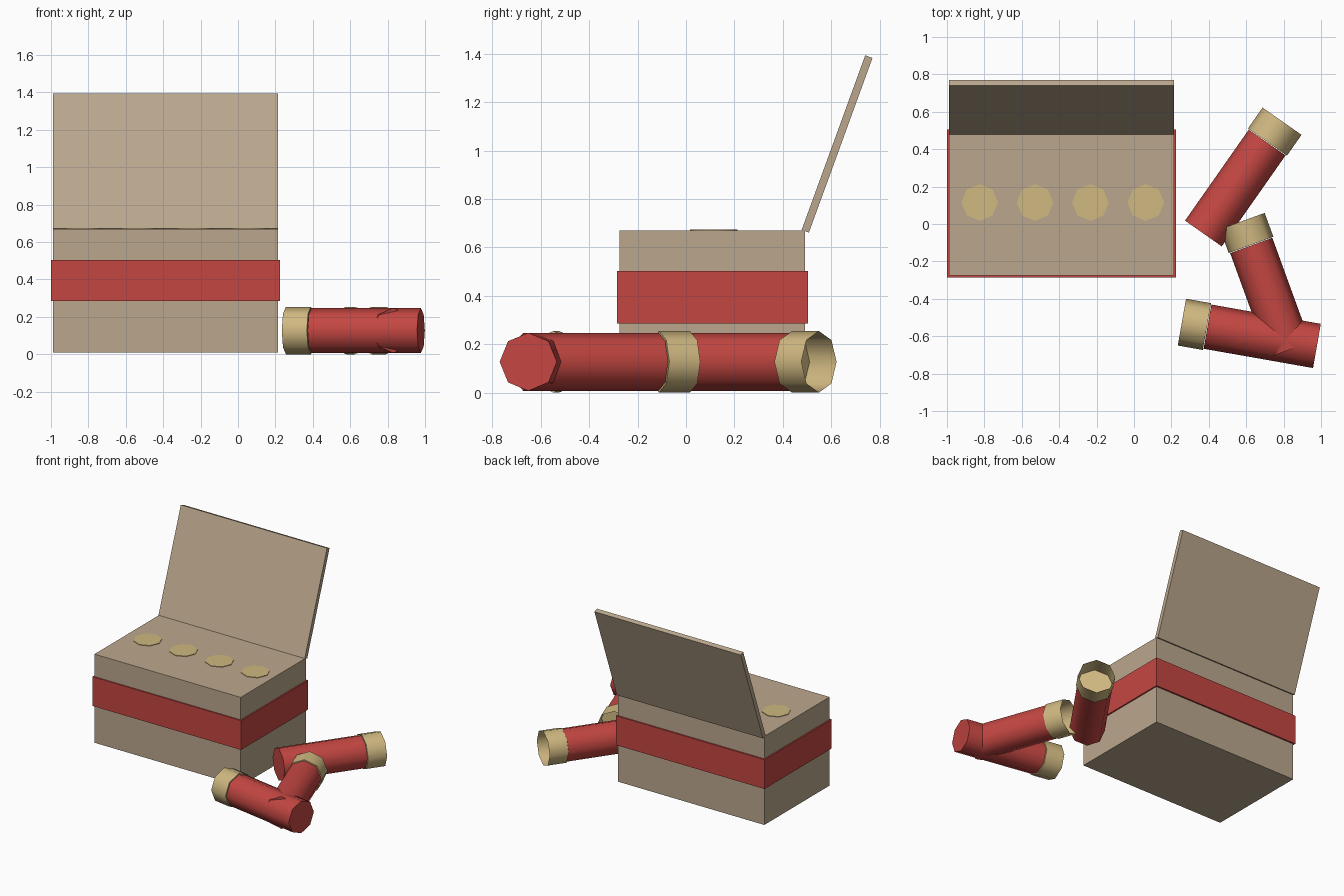
import bpy
import bmesh
from math import radians, cos, sin
from mathutils import Matrix, Vector

default = bpy.data.objects.get("Cube")
if default:
    bpy.data.objects.remove(default, do_unlink=True)


def material(name, rgb):
    mat = bpy.data.materials.new(name)
    mat.use_nodes = True
    mat.diffuse_color = (*rgb, 1)
    mat.node_tree.nodes["Principled BSDF"].inputs["Base Color"].default_value = (*rgb, 1)
    return mat


cardboard = material("cardboard tan", (0.5, 0.39, 0.27))
red = material("shell red", (0.55, 0.062, 0.054))
brass = material("brass", (0.63, 0.48, 0.22))


def finish(name, bm, mat):
    mesh = bpy.data.meshes.new(name)
    bm.to_mesh(mesh)
    bm.free()
    mesh.materials.append(mat)
    obj = bpy.data.objects.new(name, mesh)
    bpy.context.collection.objects.link(obj)
    return obj


def box(name, low, high, mat):
    low, high = Vector(low), Vector(high)
    bm = bmesh.new()
    bmesh.ops.create_cube(bm, size=1)
    bmesh.ops.scale(bm, vec=high - low, verts=bm.verts)
    bmesh.ops.translate(bm, vec=(low + high) / 2, verts=bm.verts)
    return finish(name, bm, mat)


def tube(name, radius, start, end, mat, open_end=False):
    """Eight-sided cylinder along local z, optionally open at its far end."""
    bm = bmesh.new()
    bmesh.ops.create_cone(bm, cap_ends=True, segments=8, radius1=radius,
                          radius2=radius, depth=end - start)
    bmesh.ops.translate(bm, vec=(0, 0, (start + end) / 2), verts=bm.verts)
    bm.normal_update()
    for face in bm.faces:
        face.smooth = len(face.verts) == 4
    if open_end:
        caps = [f for f in bm.faces if f.normal.z > 0.9]
        bmesh.ops.delete(bm, geom=caps, context='FACES_ONLY')
    return finish(name, bm, mat)


# Carton with a wraparound band
box("carton", (-0.99, -0.275, 0.01), (0.215, 0.492, 0.67), cardboard)
box("carton_band", (-1.0, -0.285, 0.285), (0.225, 0.504, 0.503), red)

# Open lid, hinged at the back and leaning away
lid = box("lid", (-0.99, 0, 0), (0.215, 0.032, 0.768), cardboard)
lid.location = (0, 0.478, 0.672)
lid.rotation_euler.x = radians(-20)

# Shell bases showing through the top of the carton
for i in range(4):
    disc = tube(f"packed_shell_base_{i + 1}", 0.098, 0, 0.006, brass)
    disc.location = (-0.825 + 0.296 * i, 0.115, 0.668)

# Loose shells: position of the closed red end and heading of the brass end
SHELL_RADIUS, CUP_RADIUS, LENGTH, CUP_START = 0.12, 0.127, 0.733, 0.597
loose = [("back", (0.371, -0.051), 55),
         ("middle", (0.83, -0.673), 110),
         ("front", (0.978, -0.652), 170)]
for label, (x, y), heading in loose:
    a = radians(heading)
    axis = Vector((cos(a), sin(a), 0))
    side = Vector((-sin(a), cos(a), 0))
    up = Vector((0, 0, 1))
    pose = Matrix((side, up, axis)).transposed().to_4x4()
    pose.translation = (x, y, CUP_RADIUS)
    body = tube(f"{label}_shell_body", SHELL_RADIUS, 0, CUP_START - 0.003, red)
    cup = tube(f"{label}_shell_cup", CUP_RADIUS, CUP_START, LENGTH, brass, open_end=True)
    for part in (body, cup):
        part.matrix_world = pose
